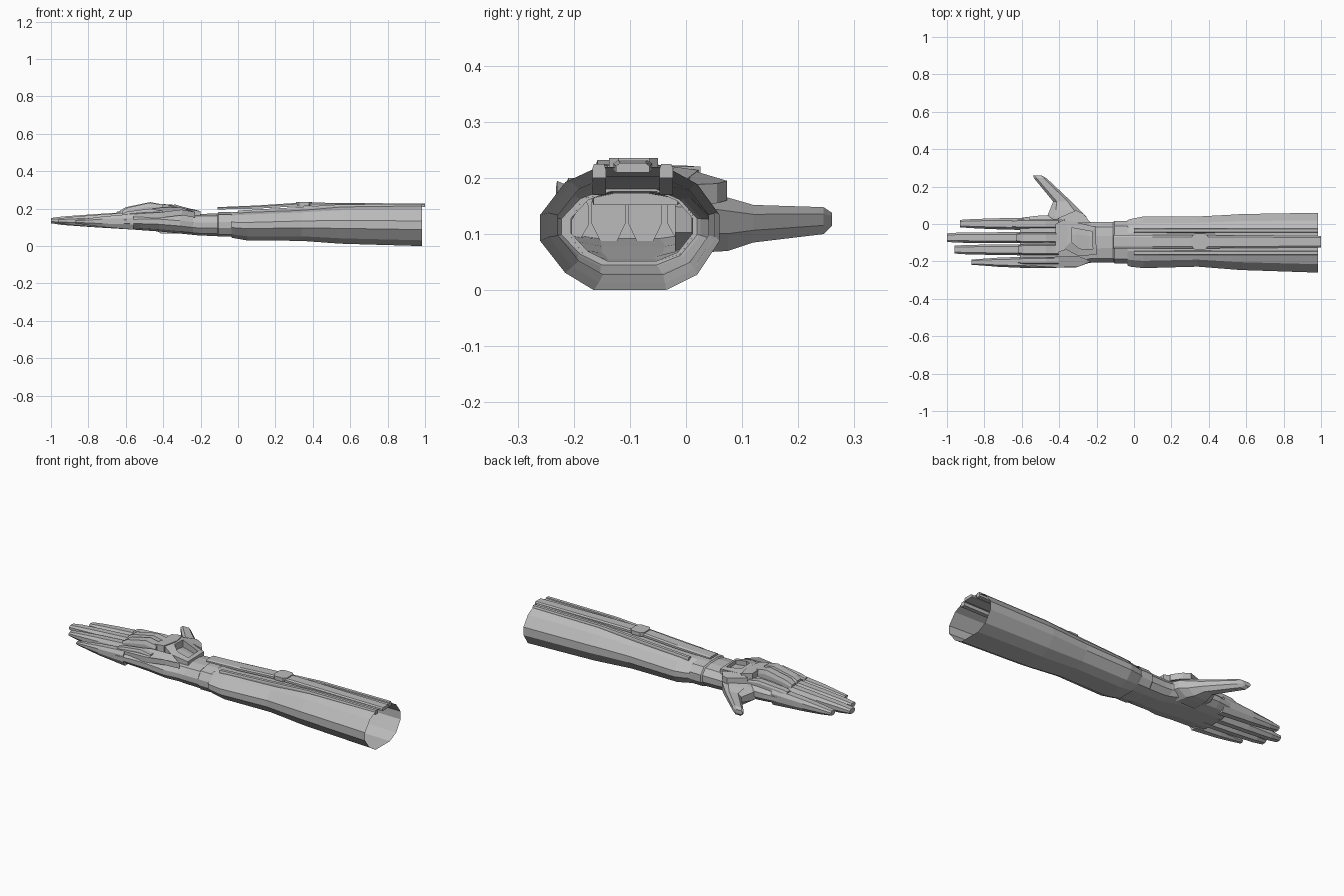
import bpy, bmesh

grey = bpy.data.materials.new("plain grey")
grey.diffuse_color = (0.5, 0.5, 0.5, 1)

# Unit cross-sections, scaled to the limits of each ring
ARM = [(-1, .22), (-1, -.2), (-.72, -.72), (-.4, -1), (.4, -1), (.75, -.75),
       (1, -.2), (1, .22), (.75, .72), (.4, 1), (-.35, 1), (-.72, .75)]
PALM = [(-1, .2), (-1, -.3), (-.8, -.8), (-.4, -1), (.4, -1), (.8, -.8),
        (1, -.3), (1, .3), (.75, .85), (.3, 1), (-.3, 1), (-.8, .8)]
FINGER = [(-1, .5), (-1, -.35), (-.5, -1), (.5, -1), (1, -.35), (1, .5), (.6, 1), (-.6, 1)]
BOX = [(-1, .3), (-1, -1), (1, -1), (1, .3), (.75, 1), (-.75, 1)]


def finish(name, bm):
    bmesh.ops.recalc_face_normals(bm, faces=bm.faces)
    me = bpy.data.meshes.new(name)
    bm.to_mesh(me)
    bm.free()
    me.materials.append(grey)
    ob = bpy.data.objects.new(name, me)
    bpy.context.collection.objects.link(ob)
    return ob


def loft(name, section, rings, axis="x", start=True, end=True):
    """Rings hold: position on the axis, low and high side, low and high z."""
    bm = bmesh.new()
    loops = []
    for p, a0, a1, z0, z1 in rings:
        loop = []
        for u, v in section:
            a = (a0 + a1) / 2 + u * (a1 - a0) / 2
            z = (z0 + z1) / 2 + v * (z1 - z0) / 2
            loop.append(bm.verts.new((p, a, z) if axis == "x" else (a, p, z)))
        loops.append(loop)
    n = len(section)
    for A, B in zip(loops, loops[1:]):
        for i in range(n):
            bm.faces.new((A[i], A[(i + 1) % n], B[(i + 1) % n], B[i]))
    if start:
        bm.faces.new(loops[0])
    if end:
        bm.faces.new(loops[-1])
    return finish(name, bm)


def plate(name, pts, thick):
    """Solid plate below the outline (x, y, z)."""
    bm = bmesh.new()
    top = [bm.verts.new(p) for p in pts]
    low = [bm.verts.new((x, y, z - thick)) for x, y, z in pts]
    bm.faces.new(top)
    bm.faces.new(low)
    n = len(pts)
    for i in range(n):
        j = (i + 1) % n
        bm.faces.new((top[i], top[j], low[j], low[i]))
    return finish(name, bm)


# Hollow forearm, open at the elbow, stepping in at the wrist
loft("forearm", ARM, [
    (.985, -.26, .06, 0, .22), (.57, -.246, .053, .012, .218), (.53, -.243, .05, .014, .216),
    (.34, -.228, .04, .028, .202), (.05, -.236, .04, .03, .188), (-.02, -.228, .026, .042, .182),
    (-.035, -.222, .02, .045, .18), (-.035, -.205, .012, .052, .176)], start=False, end=False)

# Wrist and palm
loft("wrist_and_palm", PALM, [
    (-.03, -.205, .012, .052, .176), (-.2, -.205, .01, .056, .172), (-.24, -.208, .012, .06, .172),
    (-.31, -.232, .04, .067, .182), (-.42, -.234, .046, .078, .188), (-.52, -.236, .044, .085, .184),
    (-.61, -.236, .032, .092, .172)], start=False)
loft("wrist_cuff", PALM, [
    (-.035, -.21, .017, .05, .181), (-.105, -.21, .017, .05, .181),
    (-.112, -.203, .01, .053, .174)], start=False, end=False)

# Fingers
fingers = {
    "index_finger": (-.93, .034, -.033, .026, -.022, .004),
    "middle_finger": (-1.0, -.043, -.103, -.046, -.1, .006),
    "ring_finger": (-.96, -.108, -.168, -.112, -.162, .003),
    "little_finger": (-.87, -.174, -.236, -.186, -.222, -.005)}
for name, (tip, b1, b0, t1, t0, up) in fingers.items():
    m = (-.58 + tip) / 2
    loft(name, FINGER, [
        (-.56, b0, b1, .088, .178 + up), (m, b0 * .5 + t0 * .5, b1 * .5 + t1 * .5, .102, .163 + up),
        (tip + .06, t0, t1, .113, .152 + up), (tip, t0 + .004, t1 - .004, .122, .144 + up)])

# Thumb
loft("thumb", FINGER, [
    (-.02, -.47, -.235, .068, .176), (.04, -.465, -.255, .068, .172), (.075, -.45, -.29, .07, .165),
    (.12, -.432, -.335, .085, .152), (.245, -.535, -.468, .1, .148),
    (.26, -.54, -.495, .115, .138)], axis="y")

# Raised rail along the forearm, with its button
loft("forearm_rail", BOX, [
    (-.11, -.13, -.06, .196, .208), (.1, -.13, -.06, .2, .217), (.3, -.13, -.06, .212, .23),
    (.42, -.13, -.06, .214, .232), (1.0, -.125, -.065, .21, .227)])
plate("rail_button", [(.31, -.12, .236), (.325, -.137, .236), (.38, -.137, .236), (.395, -.12, .236),
                      (.395, -.065, .236), (.38, -.05, .236), (.325, -.05, .236), (.31, -.065, .236)], .022)
for name, y in (("rail_ridge_outer", -.155), ("rail_ridge_inner", -.035)):
    loft(name, BOX, [(.0, y - .012, y + .012, .17, .19), (.3, y - .012, y + .012, .19, .207),
                     (.55, y - .012, y + .012, .2, .223), (.985, y - .012, y + .012, .2, .225)])

# Open frame on the back of the hand
inner = [(-.335, -.02), (-.225, -.04), (-.22, -.135), (-.29, -.132), (-.335, -.095)]
outer = [(-.365, .022), (-.205, -.015), (-.2, -.165), (-.3, -.17), (-.375, -.13)]
height = [.22, .192, .192, .208, .222]
bm = bmesh.new()
rows = [[bm.verts.new((x, y, h + dz)) for (x, y), h in zip(ring, height)]
        for ring, dz in ((outer, -.04), (outer, -.006), (inner, 0), (inner, -.04))]
for A, B in zip(rows, rows[1:] + rows[:1]):
    for i in range(5):
        j = (i + 1) % 5
        bm.faces.new((A[i], A[j], B[j], B[i]))
finish("hand_frame", bm)

# Armour plates on the back of the hand
plate("knuckle_plate", [(-.42, .0, .222), (-.37, .026, .22), (-.35, -.05, .222),
                        (-.37, -.14, .222), (-.42, -.155, .225)], .045)
plate("thumb_side_plate", [(-.41, .03, .205), (-.31, .073, .195), (-.27, .055, .19),
                           (-.23, .004, .188), (-.36, .01, .214)], .035)
plate("little_side_plate", [(-.42, -.175, .205), (-.58, -.185, .182), (-.58, -.222, .17),
                            (-.42, -.232, .18), (-.3, -.23, .195), (-.23, -.2, .182),
                            (-.3, -.17, .205)], .03)

# Finger knuckle plates
knuckles = {"index": (-.65, .024, -.022, .183, .2), "middle": (-.63, -.046, -.1, .19, .235),
            "ring": (-.62, -.108, -.165, .188, .232), "little": (-.62, -.18, -.214, .174, .2)}
for name, (x, y1, y0, za, zb) in knuckles.items():
    loft(name + "_knuckle_plate", BOX, [
        (x, y0 + .006, y1 - .006, .16, za), (x + .03, y0, y1, .16, za + (zb - za) * .4),
        (-.47, y0, y1, .17, zb), (-.405, y0, y1, .17, zb - .012)])
